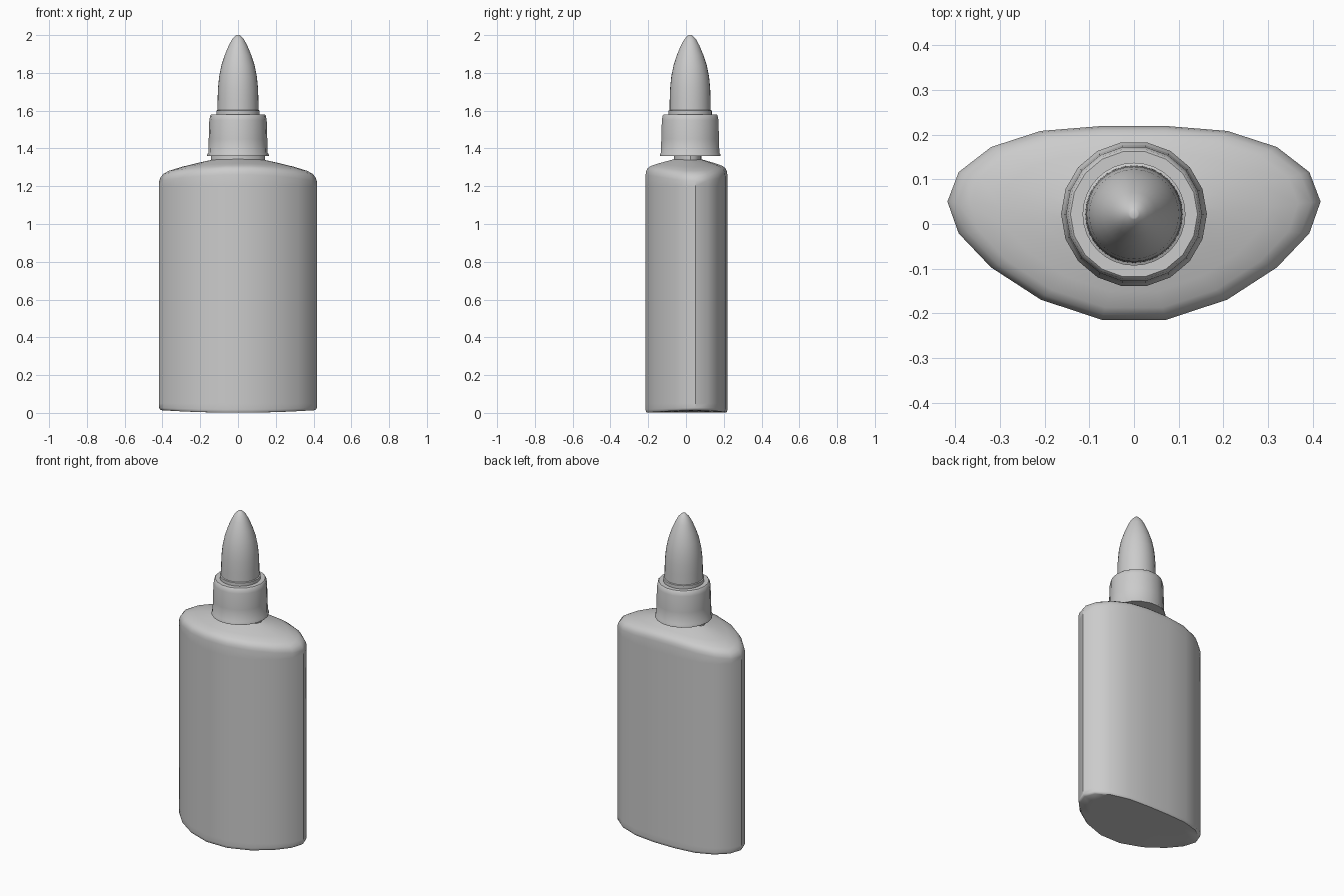
import bpy, bmesh, math

if "Cube" in bpy.data.objects:
    bpy.data.objects.remove(bpy.data.objects["Cube"])

CY = 0.022  # y of the cap and nozzle axis


def loft(name, rings, cap_ends=True, angle=40):
    """Skin a stack of equal-length point rings, bottom to top."""
    bm = bmesh.new()
    loops = [[bm.verts.new(p) for p in ring] for ring in rings]
    n = len(loops[0])
    for a, b in zip(loops, loops[1:]):
        for i in range(n):
            j = (i + 1) % n
            bm.faces.new((a[i], a[j], b[j], b[i]))
    if cap_ends:
        bm.faces.new(loops[0][::-1])
        bm.faces.new(loops[-1])
    bmesh.ops.recalc_face_normals(bm, faces=bm.faces)
    me = bpy.data.meshes.new(name)
    bm.to_mesh(me)
    bm.free()
    ob = bpy.data.objects.new(name, me)
    bpy.context.collection.objects.link(ob)
    bpy.ops.object.select_all(action='DESELECT')
    ob.select_set(True)
    bpy.context.view_layer.objects.active = ob
    bpy.ops.object.shade_smooth_by_angle(angle=math.radians(angle))
    return ob


def turned(name, profile, sides):
    """Round part from (radius, z) pairs around the cap axis."""
    rings = [[(r * math.cos(2 * math.pi * i / sides),
               CY + r * math.sin(2 * math.pi * i / sides), z)
              for i in range(sides)] for r, z in profile]
    return loft(name, rings)


# Bottle cross-section: 18 sides, flatter back and fuller front
back = [0.05, 0.116, 0.172, 0.208, 0.219]
front = [0.05, -0.021, -0.097, -0.169, -0.214]
ys = back + back[:0:-1] + front + front[:0:-1]
outline = [(0.417 * math.cos(math.radians(20 * k)), y) for k, y in
           enumerate(back + back[4:0:-1] + front[:1] + front[1:] + front[4:0:-1])]


def body_ring(s, z, bend):
    """Scaled outline whose height varies with x squared."""
    return [(x * s, 0.012 + (y - 0.012) * s, z + bend * (x * s) ** 2)
            for x, y in outline]


# Bottle: slightly rocked base, straight walls, crowned shoulder, flat neck
body = [(0.4, 0.002, 0.08), (0.8, 0.001, 0.08), (0.975, 0.001, 0.08),
        (0.993, 0.006, 0.08), (1.0, 0.018, 0.05), (1.0, 0.05, 0),
        (1.0, 1.20, 0), (1.0, 1.262, -0.2), (0.985, 1.280, -0.2),
        (0.95, 1.296, -0.2), (0.88, 1.308, -0.2), (0.72, 1.320, -0.2),
        (0.5, 1.333, -0.2), (0.34, 1.343, -0.2), (0.34, 1.38, 0)]
loft("bottle_body", [body_ring(*b) for b in body])

# Collar cap with a small flared lip and bevelled top
turned("collar_cap", [(0.163, 1.36), (0.163, 1.368), (0.157, 1.378),
                      (0.155, 1.45), (0.152, 1.55), (0.147, 1.575),
                      (0.142, 1.58), (0.10, 1.58)], 18)

# Nozzle with base flange and rounded taper
turned("nozzle", [(0.115, 1.57), (0.115, 1.60), (0.109, 1.603),
                  (0.108, 1.66), (0.106, 1.72), (0.100, 1.78),
                  (0.088, 1.84), (0.070, 1.895), (0.049, 1.945),
                  (0.031, 1.978), (0.012, 1.998), (0.008, 2.0)], 32)
